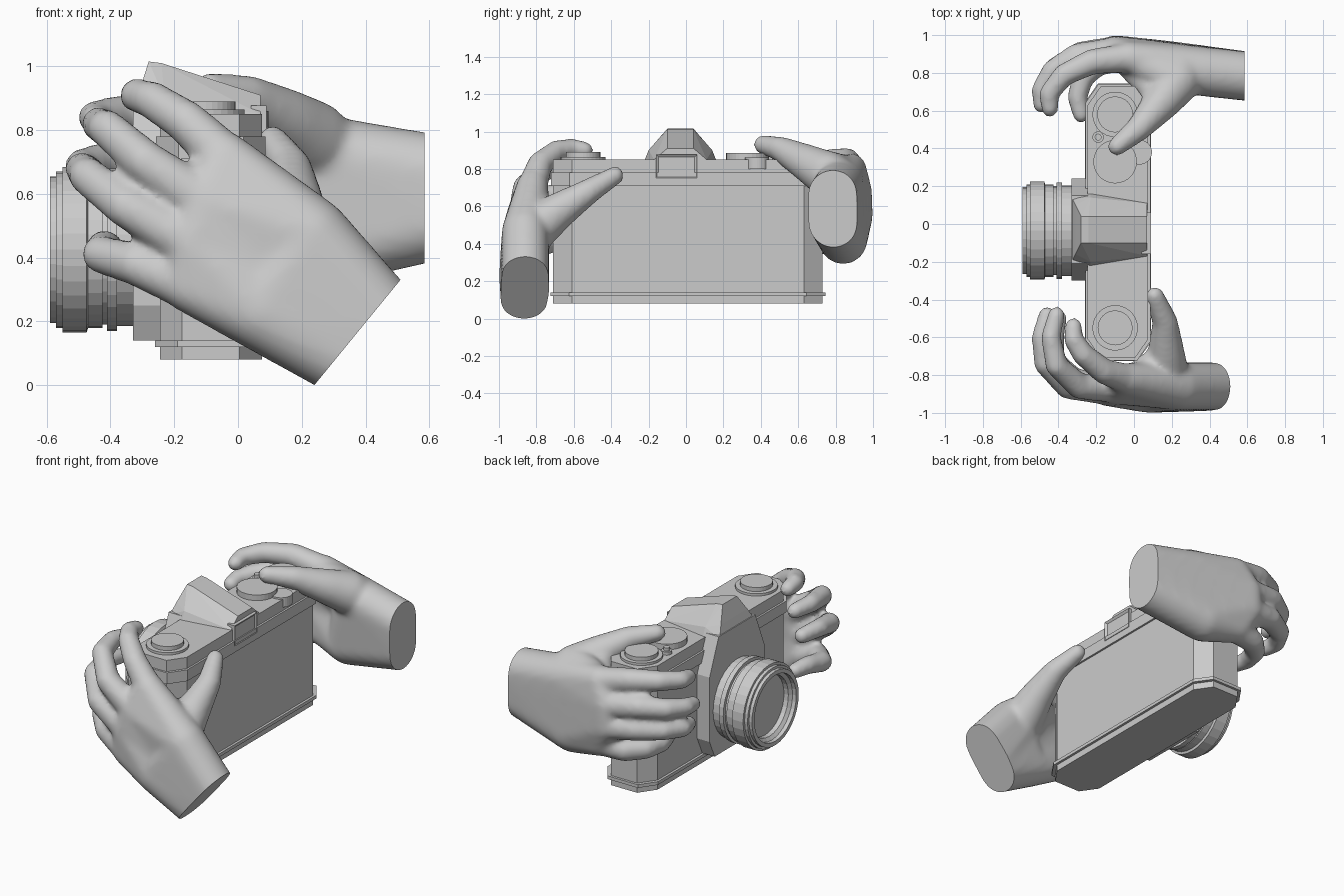
import bpy
import bmesh
import math
from mathutils import Vector, Matrix

default_cube = bpy.data.objects.get("Cube")
if default_cube:
    bpy.data.objects.remove(default_cube, do_unlink=True)

grey = bpy.data.materials.new("plain grey")
grey.use_nodes = True
grey.diffuse_color = (0.6, 0.6, 0.6, 1)
grey.node_tree.nodes["Principled BSDF"].inputs["Base Color"].default_value = grey.diffuse_color


def add_object(name, bm):
    bmesh.ops.recalc_face_normals(bm, faces=bm.faces[:])
    mesh = bpy.data.meshes.new(name)
    bm.to_mesh(mesh)
    bm.free()
    mesh.materials.append(grey)
    obj = bpy.data.objects.new(name, mesh)
    bpy.context.collection.objects.link(obj)
    return obj


def hull(name, points):
    """Convex solid around a few corner points."""
    bm = bmesh.new()
    for p in points:
        bm.verts.new(p)
    bmesh.ops.convex_hull(bm, input=bm.verts[:])
    bmesh.ops.dissolve_limit(bm, angle_limit=0.01, verts=bm.verts[:], edges=bm.edges[:])
    return add_object(name, bm)


def plate(name, bottom, top, grow=0.0):
    """Slab of the camera body with four chamfered corners."""
    hx, hy, cx, cy = 0.16 + grow, 0.72 + grow, 0.07, 0.1
    corners = [(hx, hy - cy), (hx - cx, hy)]
    return hull(name, [(-0.085 + sx * x, 0.01 + sy * y, z) for x, y in corners
                       for sx in (-1, 1) for sy in (-1, 1) for z in (bottom, top)])


def lathe(name, profile, matrix, sides=32):
    """Turn a list of (radius, height) around the local z axis."""
    bm = bmesh.new()
    rings = []
    for radius, height in profile:
        rings.append([bm.verts.new(matrix @ Vector((radius * math.cos(t), radius * math.sin(t), height)))
                      for t in (math.tau * i / sides for i in range(sides))])
    for low, high in zip(rings, rings[1:]):
        for i in range(sides):
            j = (i + 1) % sides
            bm.faces.new((low[i], low[j], high[j], high[i]))
    bm.faces.new(rings[0][::-1])
    bm.faces.new(rings[-1])
    return add_object(name, bm)


# Camera body, from the base plate to the top cover
plate("base_plate", 0.08, 0.12)
plate("base_lip", 0.12, 0.14, 0.015)
plate("body", 0.14, 0.71)
plate("top_band", 0.71, 0.78, 0.012)
plate("top_cover", 0.78, 0.85)

# Front panel behind the lens, and the faceted finder housing above it
MID = -0.03
hull("front_panel", [(x, MID + s * w, z) for x in (-0.33, -0.23) for s in (-1, 1)
                     for w, z in ((0.22, 0.14), (0.27, 0.25), (0.27, 0.65), (0.18, 0.87))])
hull("finder_housing", [(x, MID + s * w, z) for s in (-1, 1) for x, w, z in (
    (-0.33, 0.17, 0.85), (-0.31, 0.13, 0.92), (-0.28, 0.07, 1.015), (-0.24, 0.07, 1.01),
    (-0.23, 0.19, 0.85), (-0.23, 0.17, 0.9), (0.07, 0.07, 0.91), (0.07, 0.14, 0.85))])

# Eyepiece with an inset window
bm = bmesh.new()
bmesh.ops.create_cube(bm, size=1, matrix=Matrix.Translation((0.065, -0.05, 0.815))
                      @ Matrix.Diagonal((0.05, 0.22, 0.125, 1)))
back = [f for f in bm.faces if f.normal.x > 0.9]
bmesh.ops.inset_region(bm, faces=back, thickness=0.02)
bmesh.ops.translate(bm, verts=back[0].verts[:], vec=(-0.01, 0, 0))
add_object("eyepiece", bm)

# Lens barrel with stepped rings and a recessed front glass
lens_frame = Matrix.Translation((0, MID - 0.005, 0.425)) @ Matrix.Rotation(-math.pi / 2, 4, "Y")
lathe("lens", [
    (0.24, 0.32), (0.24, 0.38), (0.255, 0.38), (0.255, 0.41), (0.235, 0.41), (0.235, 0.425),
    (0.245, 0.425), (0.245, 0.47), (0.26, 0.475), (0.26, 0.55), (0.245, 0.55), (0.245, 0.57),
    (0.23, 0.57), (0.23, 0.59), (0.205, 0.59), (0.205, 0.565), (0.185, 0.55), (0.185, 0.52)], lens_frame)

# Dials on the top cover
for name, x, y, radius, bottom, top in (
        ("rewind_base", -0.1, -0.55, 0.12, 0.85, 0.865), ("rewind_dial", -0.1, -0.55, 0.092, 0.86, 0.89),
        ("speed_base", -0.1, 0.58, 0.12, 0.85, 0.865), ("speed_dial", -0.1, 0.58, 0.095, 0.86, 0.89),
        ("advance_dial", -0.1, 0.33, 0.115, 0.85, 0.885), ("shutter_base", -0.19, 0.46, 0.03, 0.85, 0.87),
        ("shutter_button", -0.19, 0.46, 0.018, 0.86, 0.89), ("thumb_rest", 0.03, 0.38, 0.065, 0.8, 0.86)):
    lathe(name, [(radius, bottom), (radius, top)], Matrix.Translation((x, y, 0)))

# Even set of directions used for every ball of the hands
sphere = bmesh.new()
bmesh.ops.create_icosphere(sphere, subdivisions=3, radius=1)
DIRECTIONS = [v.co.copy() for v in sphere.verts]
sphere.free()


def add_blob(bm, balls):
    """Add the convex skin around some (centre, radius) balls."""
    skin = bmesh.new()
    for centre, radius in balls:
        for direction in DIRECTIONS:
            skin.verts.new(Vector(centre) + direction * radius)
    bmesh.ops.convex_hull(skin, input=skin.verts[:])
    bmesh.ops.delete(skin, geom=[v for v in skin.verts if not v.link_faces], context="VERTS")
    mesh = bpy.data.meshes.new("blob")
    skin.to_mesh(mesh)
    skin.free()
    bm.from_mesh(mesh)
    bpy.data.meshes.remove(mesh)


FINGER_RADII = (0.08, 0.068, 0.06, 0.053, 0.046)
THUMB_RADII = (0.125, 0.1, 0.068, 0.05)


def make_hand(name, fingers, thumb, wrist, heel, cut_point, cut_normal):
    bm = bmesh.new()
    # Palm slabs between neighbouring knuckles keep the back gently curved
    for first, second, side in zip(fingers, fingers[1:], (0, None, 1)):
        ends = wrist if side is None else wrist + [heel[side]]
        add_blob(bm, ends + [(first[0], 0.085), (second[0], 0.085)])
    add_blob(bm, wrist + heel)
    # Thumb pad and the web towards the first knuckle
    add_blob(bm, heel[:1] + [(thumb[0], THUMB_RADII[0]), (fingers[0][0], 0.07)])
    add_blob(bm, [(thumb[0], 0.1), (thumb[1], 0.075), (fingers[1][0], 0.06)])
    for chain, radii in [(f, FINGER_RADII) for f in fingers] + [(thumb, THUMB_RADII)]:
        balls = list(zip(chain, radii))
        for pair in zip(balls, balls[1:]):
            add_blob(bm, pair)
    hand = add_object(name, bm)
    # Fuse the parts into one soft skin
    remesh = hand.modifiers.new("fuse", "REMESH")
    remesh.mode = "VOXEL"
    remesh.voxel_size = 0.015
    soften = hand.modifiers.new("soften", "SMOOTH")
    soften.factor = 0.5
    soften.iterations = 12
    graph = bpy.context.evaluated_depsgraph_get()
    fused = bpy.data.meshes.new_from_object(hand.evaluated_get(graph))
    hand.modifiers.clear()
    # Slice the wrist flat
    bm = bmesh.new()
    bm.from_mesh(fused)
    for face in bm.faces:
        face.smooth = True
    cut = bmesh.ops.bisect_plane(bm, geom=bm.verts[:] + bm.edges[:] + bm.faces[:], plane_co=cut_point,
                                 plane_no=cut_normal, clear_outer=True)
    rim = [e for e in cut["geom_cut"] if isinstance(e, bmesh.types.BMEdge)]
    bmesh.ops.contextual_create(bm, geom=rim)
    for edge in rim:
        edge.smooth = False
    bm.to_mesh(hand.data)
    bm.free()
    bpy.data.meshes.remove(fused)


# Hand at the rewind end, reaching up from below
make_hand(
    "rewind_side_hand",
    [[(-0.04, -0.82, 0.71), (-0.16, -0.78, 0.825), (-0.27, -0.69, 0.895), (-0.32, -0.61, 0.91), (-0.32, -0.54, 0.9)],
     [(-0.1, -0.87, 0.57), (-0.29, -0.86, 0.7), (-0.41, -0.75, 0.805), (-0.44, -0.6, 0.82), (-0.41, -0.48, 0.81)],
     [(-0.14, -0.88, 0.44), (-0.35, -0.86, 0.56), (-0.47, -0.74, 0.655), (-0.49, -0.6, 0.68), (-0.46, -0.48, 0.67)],
     [(-0.15, -0.87, 0.31), (-0.32, -0.83, 0.38), (-0.43, -0.72, 0.41), (-0.42, -0.59, 0.435), (-0.4, -0.5, 0.43)]],
    [(0.17, -0.81, 0.48), (0.17, -0.69, 0.57), (0.165, -0.52, 0.68), (0.11, -0.38, 0.765)],
    [((0.5, -0.86, 0.155), 0.125), ((0.41, -0.86, 0.05), 0.128)],
    [((0.23, -0.86, 0.465), 0.125), ((0.07, -0.88, 0.23), 0.12)],
    (0.37, -0.86, 0.16), (0.77, 0, -0.63))

# Hand at the shutter end, reaching in from behind
make_hand(
    "shutter_side_hand",
    [[(-0.03, 0.88, 0.8), (-0.22, 0.86, 0.845), (-0.37, 0.79, 0.85), (-0.45, 0.69, 0.84), (-0.445, 0.61, 0.83)],
     [(-0.1, 0.91, 0.68), (-0.3, 0.89, 0.71), (-0.43, 0.81, 0.7), (-0.49, 0.71, 0.69), (-0.49, 0.63, 0.68)],
     [(-0.1, 0.915, 0.55), (-0.28, 0.9, 0.57), (-0.42, 0.82, 0.57), (-0.48, 0.72, 0.56), (-0.46, 0.63, 0.55)],
     [(-0.03, 0.88, 0.42), (-0.18, 0.86, 0.4), (-0.27, 0.78, 0.4), (-0.3, 0.67, 0.4), (-0.28, 0.58, 0.4)]],
    [(0.23, 0.76, 0.77), (0.15, 0.65, 0.83), (0.03, 0.51, 0.905), (-0.09, 0.41, 0.93)],
    [((0.66, 0.775, 0.65), 0.13), ((0.66, 0.775, 0.53), 0.13)],
    [((0.25, 0.82, 0.72), 0.13), ((0.18, 0.84, 0.42), 0.13)],
    (0.585, 0.78, 0.6), (1, 0, 0))
